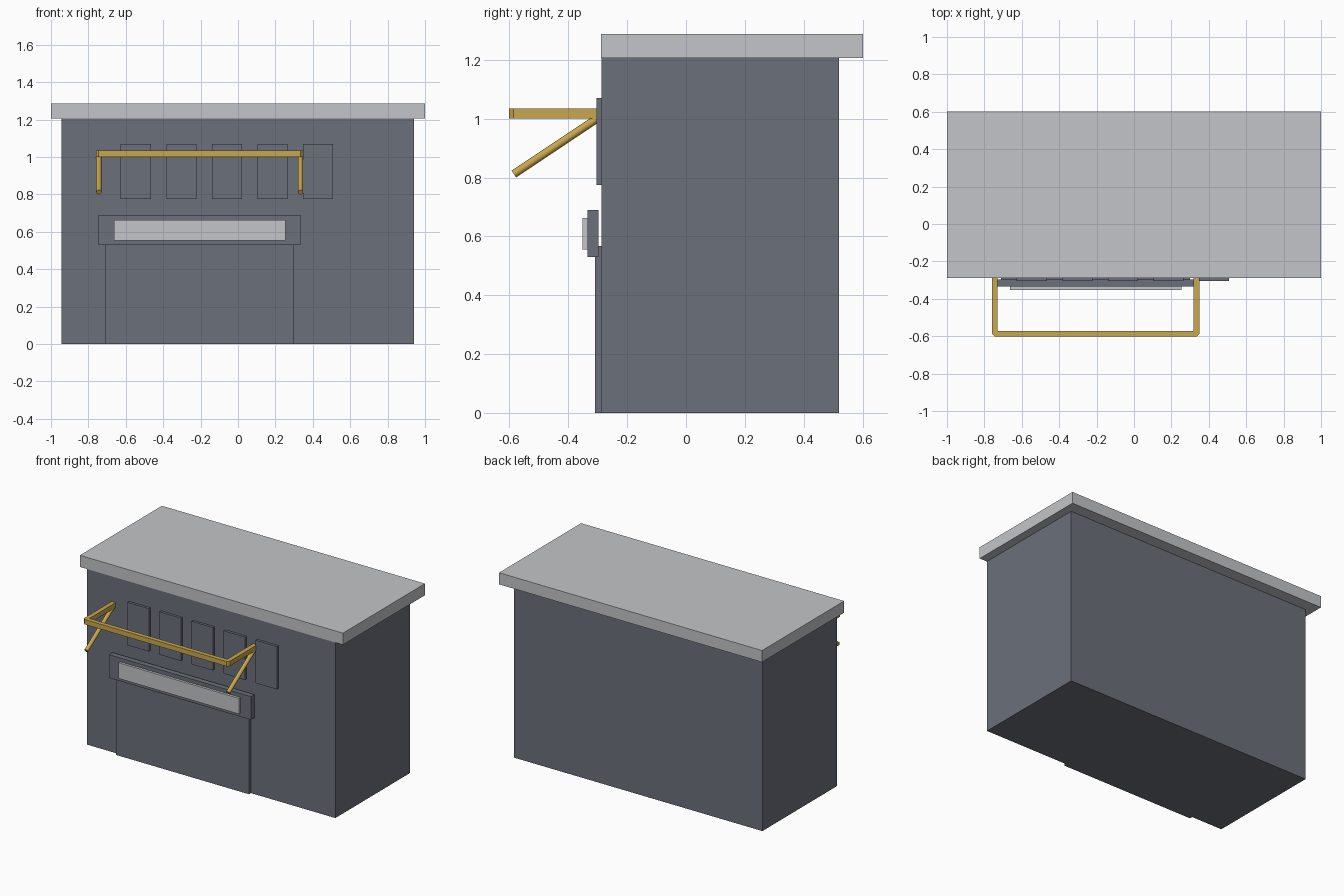
import bpy, bmesh
from mathutils import Vector

if "Cube" in bpy.data.objects:
    bpy.data.objects.remove(bpy.data.objects["Cube"], do_unlink=True)


def material(name, rgb):
    m = bpy.data.materials.new(name)
    m.use_nodes = True
    m.diffuse_color = (*rgb, 1)
    m.node_tree.nodes["Principled BSDF"].inputs["Base Color"].default_value = (*rgb, 1)
    return m


slate = material("slate_grey", (0.147, 0.162, 0.195))
pale = material("pale_grey", (0.552, 0.558, 0.578))
gold = material("gold", (0.584, 0.392, 0.075))


def finish(bm, name, mat):
    bmesh.ops.recalc_face_normals(bm, faces=bm.faces)
    mesh = bpy.data.meshes.new(name)
    bm.to_mesh(mesh)
    bm.free()
    mesh.materials.append(mat)
    ob = bpy.data.objects.new(name, mesh)
    bpy.context.scene.collection.objects.link(ob)
    return ob


def box(name, mat, x, y, z):
    """Box given by its (min, max) range on each axis."""
    bm = bmesh.new()
    bmesh.ops.create_cube(bm, size=1)
    for v in bm.verts:
        v.co = [r[0] if c < 0 else r[1] for c, r in zip(v.co, (x, y, z))]
    return finish(bm, name, mat)


def extrude_outline(name, mat, outline, z0, z1):
    bm = bmesh.new()
    face = bm.faces.new([bm.verts.new((x, y, z0)) for x, y in outline])
    top = bmesh.ops.extrude_face_region(bm, geom=[face])["geom"]
    for v in top:
        if isinstance(v, bmesh.types.BMVert):
            v.co.z = z1
    return finish(bm, name, mat)


def rod(name, mat, start, end, radius):
    start, end = Vector(start), Vector(end)
    axis = end - start
    bpy.ops.mesh.primitive_cylinder_add(vertices=16, radius=radius, depth=axis.length,
                                        location=(start + end) / 2)
    ob = bpy.context.object
    ob.name = name
    ob.rotation_euler = axis.to_track_quat("Z", "Y").to_euler()
    ob.data.materials.append(mat)
    bpy.ops.object.shade_smooth_by_angle()


FRONT = -0.288

# Building shell and flat roof
box("body", slate, (-0.945, 0.942), (FRONT, 0.52), (0, 1.207))
box("roof", pale, (-1, 1), (FRONT - 0.001, 0.602), (1.207, 1.287))

# Entrance panel with the sign above it
box("door_panel", slate, (-0.71, 0.30), (-0.309, FRONT), (0, 0.53))
box("door_top", slate, (-0.71, 0.30), (-0.298, FRONT), (0.53, 0.567))
box("sign_frame", slate, (-0.745, 0.333), (-0.335, -0.298), (0.53, 0.69))
box("sign_face", pale, (-0.663, 0.253), (-0.352, -0.335), (0.555, 0.663))

# Row of window panels
for i in range(5):
    left = -0.627 + i * 0.2435
    box(f"window_panel_{i + 1}", slate, (left, left + 0.162), (-0.305, FRONT), (0.775, 1.07))

# Awning frame: one U-shaped rail with clipped corners
centre, half, bar = -0.205, 0.554, 0.03
side = [(half - bar, FRONT), (half, FRONT), (half, -0.587), (half - 0.014, -0.602)]
outer = [(centre + x, y) for x, y in side[1:]]
outer += [(centre - x, y) for x, y in reversed(side[1:])]
inner = [(centre - half + bar, y) for y in (FRONT, -0.572)]
inner += [(centre + half - bar, y) for y in (-0.572, FRONT)]
extrude_outline("awning_rail", gold, outer + inner, 1.0, 1.034)

# Diagonal struts under the rail
for name, sign in (("right_strut", -1), ("left_strut", 1)):
    x = centre + sign * (half - bar / 2)
    rod(name, gold, (x, FRONT, 1.01), (x, -0.585, 0.812), 0.014)
